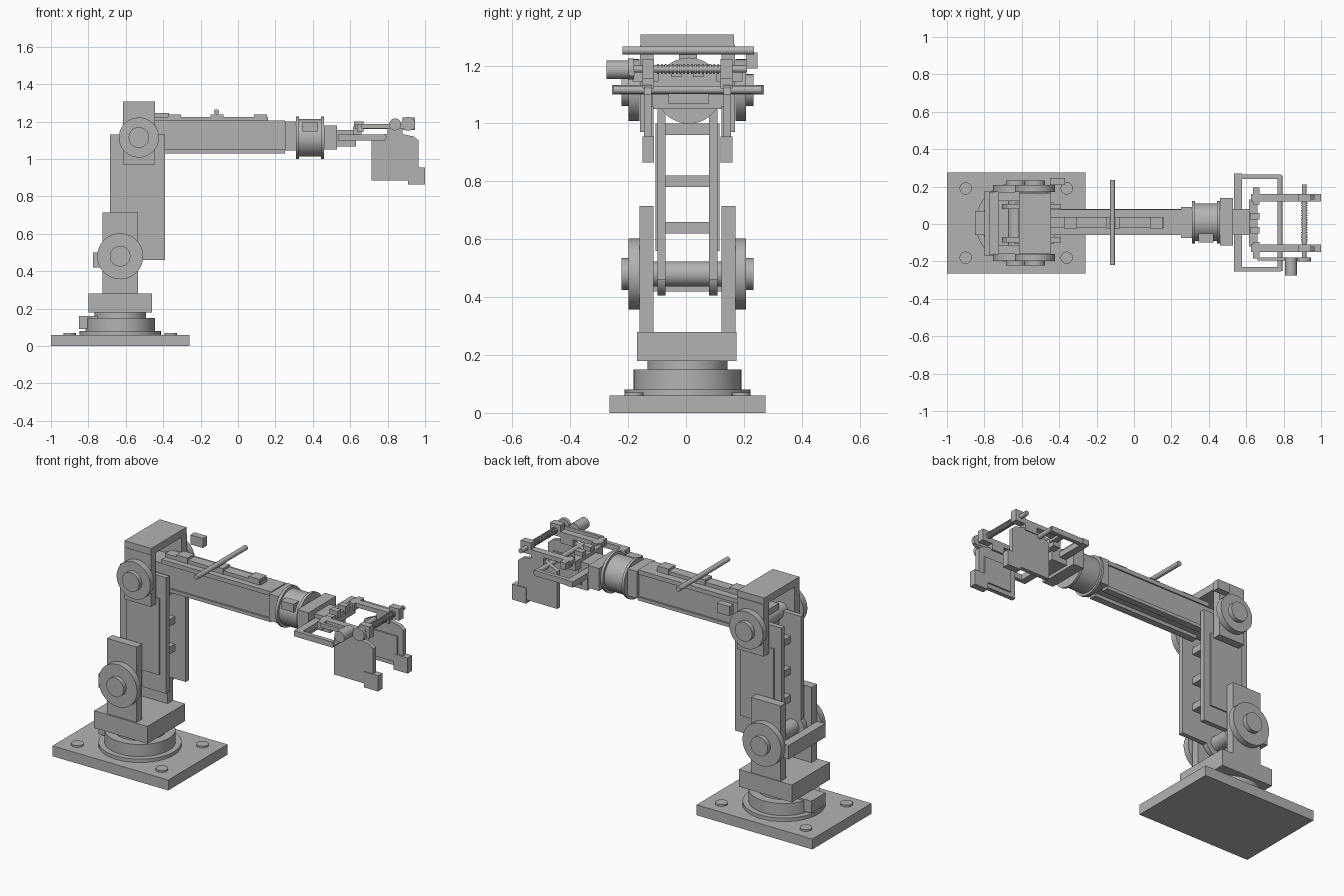
import bpy
import math
from mathutils import Vector

old = bpy.data.objects.get("Cube")
if old:
    bpy.data.objects.remove(old, do_unlink=True)

grey = bpy.data.materials.new("plain grey")
grey.use_nodes = True
grey.diffuse_color = (0.45, 0.45, 0.45, 1)
grey.node_tree.nodes["Principled BSDF"].inputs["Base Color"].default_value = grey.diffuse_color

MID = 0.005  # the arm's centre plane in y


def finish(name):
    ob = bpy.context.object
    ob.name = name
    ob.data.materials.append(grey)
    return ob


def box(name, x, y, z):
    """Box from (low, high) ranges."""
    bpy.ops.mesh.primitive_cube_add(size=1)
    ob = finish(name)
    ob.location = [(a + b) / 2 for a, b in (x, y, z)]
    ob.scale = [b - a for a, b in (x, y, z)]
    return ob


def rod(name, start, end, r, sides=40):
    """Cylinder between two points."""
    a, b = Vector(start), Vector(end)
    bpy.ops.mesh.primitive_cylinder_add(radius=r, depth=(b - a).length, vertices=sides)
    ob = finish(name)
    ob.location = (a + b) / 2
    ob.rotation_euler = (b - a).to_track_quat('Z', 'Y').to_euler()
    bpy.ops.object.shade_smooth_by_angle()
    return ob


def sides(inner, outer):
    """Matching y ranges on both sides of the centre plane."""
    yield "right", (MID - outer, MID - inner)
    yield "left", (MID + inner, MID + outer)


def plate(name, outline, y):
    """Flat x-z outline extruded through a y range."""
    n = len(outline)
    verts = [(px, yy, pz) for yy in y for px, pz in outline]
    faces = [tuple(range(n)), tuple(reversed(range(n, 2 * n)))]
    faces += [(i, i + n, (i + 1) % n + n, (i + 1) % n) for i in range(n)]
    mesh = bpy.data.meshes.new(name)
    mesh.from_pydata(verts, [], faces)
    mesh.materials.append(grey)
    ob = bpy.data.objects.new(name, mesh)
    bpy.context.collection.objects.link(ob)
    return ob


# Base plate, bolts and turntable
BX = -0.63
box("base_plate", (-1, -0.26), (-0.265, 0.275), (0, 0.06))
for bx in (-0.9, -0.36):
    for by in (-0.18, 0.19):
        rod("base_bolt", (bx, by, 0.06), (bx, by, 0.07), 0.033, 16)
for name, z0, z1, r in (("turntable_ring", 0.06, 0.08, 0.217),
                        ("turntable_drum", 0.08, 0.15, 0.186),
                        ("turntable_neck", 0.15, 0.18, 0.138)):
    rod(name, (BX, MID, z0), (BX, MID, z1), r, 64)
box("base_connector", (-0.85, -0.74), (-0.06, 0.07), (0.09, 0.16))
box("shoulder_block", (-0.8, -0.46), (-0.17, 0.175), (0.18, 0.28))

# Lower joint
for side, y in sides(0.117, 0.166):
    box(side + "_shoulder_plate", (-0.725, -0.535), y, (0.28, 0.715))
box("shoulder_crossbar", (-0.775, -0.725), (-0.165, 0.17), (0.42, 0.5))


def pivot(name, x, z, r):
    for side, s in (("right", -1), ("left", 1)):
        for part, a, b, rad in (("disc", 0.166, 0.203, r), ("hub", 0.203, 0.228, 0.055)):
            rod(f"{side}_{name}_{part}", (x, MID + s * a, z), (x, MID + s * b, z), rad, 48)
    rod(name + "_axle", (x, MID - 0.117, z), (x, MID + 0.117, z), 0.043)


pivot("shoulder", BX, 0.48, 0.123)
pivot("elbow", -0.53, 1.115, 0.107)

# Upper arm
for side, y in sides(0.075, 0.103):
    box(side + "_upper_arm_plate", (-0.685, -0.39), y, (0.46, 1.13))
    rod(side + "_upper_arm_knuckle", (BX, y[0], 0.48), (BX, y[1], 0.48), 0.075)
for side, y in sides(0.103, 0.111):
    box(side + "_upper_arm_panel", (-0.64, -0.43), y, (0.56, 1.0))
for z in (0.64, 0.8, 0.98):
    box("upper_arm_rung", (-0.62, -0.46), (MID - 0.075, MID + 0.075), (z - 0.02, z + 0.02))

# Elbow bracket
for side, y in sides(0.117, 0.164):
    box(side + "_elbow_plate", (-0.615, -0.445), y, (0.97, 1.27))
box("elbow_cap", (-0.615, -0.445), (-0.157, 0.165), (1.265, 1.307))
box("elbow_sensor", (-0.45, -0.37), (0.208, 0.247), (1.19, 1.245))

# Forearm
box("forearm_beam", (-0.56, 0.252), (-0.05, 0.07), (1.05, 1.18))
box("forearm_top_plate", (-0.45, 0.252), (-0.058, 0.078), (1.18, 1.205))
for side, y in sides(0.03, 0.07):
    box(side + "_forearm_rail", (-0.45, 0.252), (y[0] + 0.005, y[1] + 0.005), (1.03, 1.05))
box("cable_channel", (-0.45, 0.16), (-0.022, 0.035), (1.205, 1.225))
for x in (-0.34, -0.113, 0.12):
    box("cable_clip", (x - 0.035, x + 0.035), (-0.025, 0.038), (1.205, 1.238))
rod("cross_rod", (-0.115, -0.22, 1.252), (-0.115, 0.235, 1.252), 0.014, 20)

# Wrist
box("wrist_collar", (0.25, 0.31), (-0.075, 0.09), (1.045, 1.2))
for name, x0, x1, r in (("wrist_flange_inner", 0.31, 0.325, 0.114),
                        ("wrist_drum", 0.325, 0.445, 0.1),
                        ("wrist_flange_outer", 0.445, 0.46, 0.114)):
    rod(name, (x0, 0.01, 1.113), (x1, 0.01, 1.113), r, 48)
box("wrist_socket", (0.345, 0.425), (-0.1, -0.05), (1.148, 1.195))
box("wrist_plate", (0.46, 0.53), (-0.115, 0.138), (1.05, 1.18))
box("wrist_block", (0.53, 0.63), (-0.06, 0.08), (1.068, 1.155))

# Guard frame around the gripper
box("guard_back", (0.535, 0.577), (-0.248, 0.27), (1.1, 1.132))
for side, y in sides(0.236, 0.26):
    box(side + "_guard_arm", (0.535, 0.785), y, (1.1, 1.132))
rod("guard_rod", (0.78, -0.25, 1.116), (0.78, 0.26, 1.116), 0.014, 20)

# Gripper carriage
box("gripper_bracket", (0.615, 0.66), (-0.12, 0.13), (1.12, 1.175))
for side, y in sides(0.1, 0.19):
    box(side + "_bracket_block", (0.635, 0.67), y, (1.145, 1.185))
for side, y in sides(0.02, 0.055):
    box(side + "_bracket_tab", (0.62, 0.67), y, (1.16, 1.2))

# Gripper fingers, rails and screw nuts
finger = [(0.715, 0.885), (0.91, 0.885), (0.965, 0.95), (0.965, 1.1),
          (0.94, 1.12), (0.87, 1.135), (0.79, 1.135), (0.715, 1.1)]
for side, y in sides(0.125, 0.15):
    plate(side + "_finger_plate", finger, y)
for side, y in sides(0.117, 0.125):
    box(side + "_finger_pad", (0.75, 0.93), y, (0.91, 1.06))
for side, y in sides(0.115, 0.155):
    box(side + "_finger_tip", (0.91, 1.0), y, (0.865, 0.955))
    box(side + "_finger_rail", (0.625, 0.93), y, (1.16, 1.185))
    box(side + "_screw_nut", (0.88, 0.945), y, (1.155, 1.222))
    box(side + "_finger_hanger", (0.8, 0.88), y, (1.12, 1.165))

# Threaded spindle with ridges, and its motor
rod("spindle", (0.91, -0.2, 1.188), (0.91, 0.21, 1.188), 0.013, 16)
for i in range(17):
    y = -0.1 + i * 0.013
    rod("spindle_ridge", (0.91, y, 1.188), (0.91, y + 0.006, 1.188), 0.018, 16)
rod("spindle_gear", (0.91, -0.2, 1.188), (0.91, -0.18, 1.188), 0.037, 24)
rod("motor_gear", (0.84, -0.2, 1.185), (0.84, -0.18, 1.185), 0.032, 24)
box("gear_housing", (0.66, 0.945), (-0.195, -0.178), (1.163, 1.187))
rod("motor", (0.84, -0.275, 1.185), (0.84, -0.195, 1.185), 0.032, 24)
